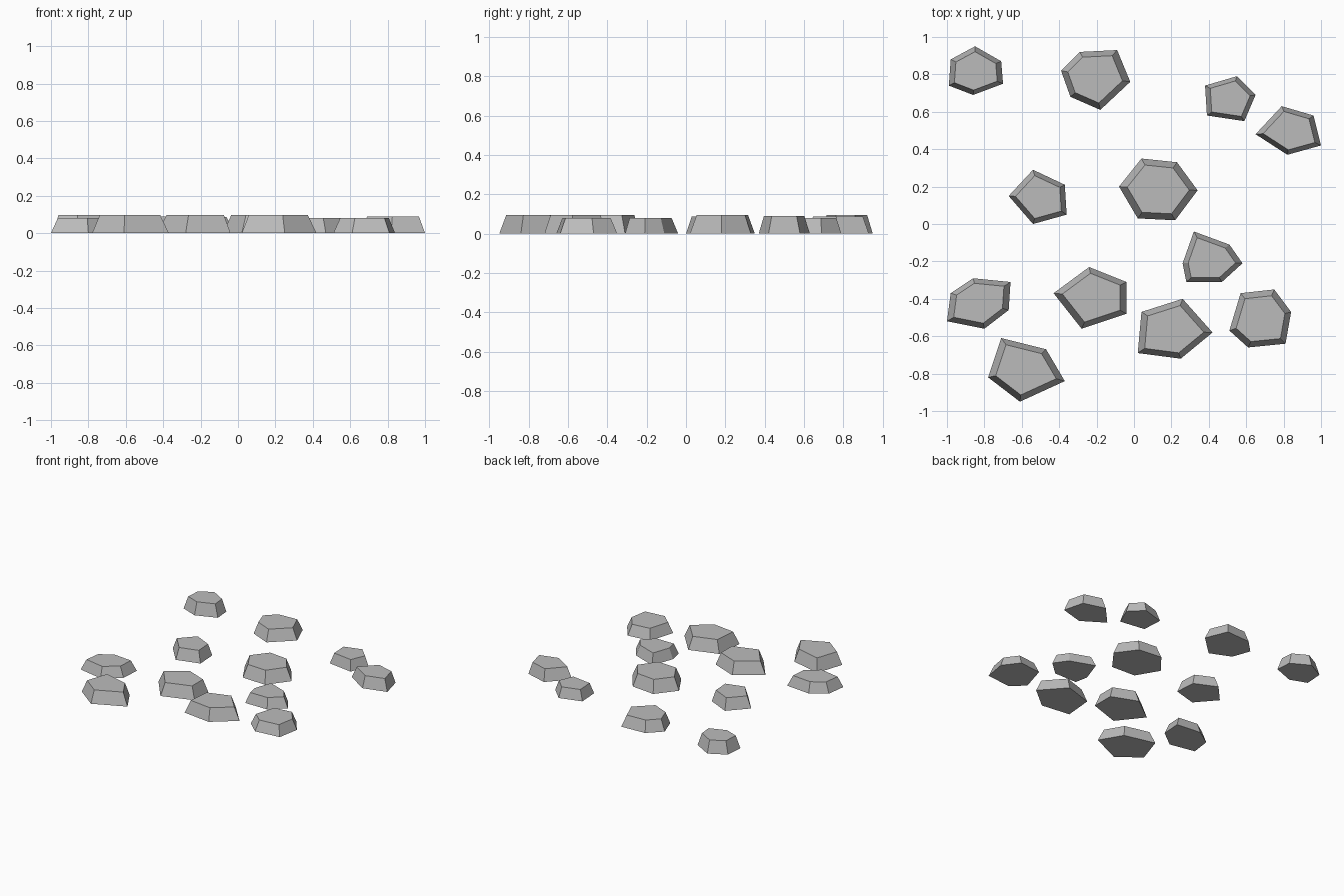
import bpy
import bmesh
from mathutils import Vector

TAPER = .79  # size of each top face relative to its base

default_cube = bpy.data.objects.get("Cube")
if default_cube:
    bpy.data.objects.remove(default_cube, do_unlink=True)

# One flat stone colour
stone_grey = bpy.data.materials.new("stone grey")
stone_grey.use_nodes = True
colour = (.5, .5, .5, 1)
stone_grey.diffuse_color = colour
stone_grey.node_tree.nodes["Principled BSDF"].inputs["Base Color"].default_value = colour


def stepping_stone(name, height, *outline):
    """Extrude a ground outline upwards and taper its top face."""
    bm = bmesh.new()
    base = bm.faces.new([bm.verts.new((x, y, 0)) for x, y in outline])
    centre = base.calc_center_median()
    result = bmesh.ops.extrude_face_region(bm, geom=[base], use_keep_orig=True)
    top = [v for v in result["geom"] if isinstance(v, bmesh.types.BMVert)]
    for vert in top:
        vert.co = centre + (vert.co - centre) * TAPER + Vector((0, 0, height))
    bmesh.ops.recalc_face_normals(bm, faces=bm.faces[:])
    mesh = bpy.data.meshes.new(name)
    bm.to_mesh(mesh)
    bm.free()
    mesh.materials.append(stone_grey)
    stone = bpy.data.objects.new(name, mesh)
    bpy.context.collection.objects.link(stone)
    return stone


# Stones along the back
stepping_stone("stone_back_right_corner", .096,
               (-.85, .95), (-.98, .88), (-.99, .74), (-.86, .69), (-.7, .75), (-.71, .87))
stepping_stone("stone_back_middle", .087,
               (-.29, .92), (-.39, .82), (-.34, .68), (-.18, .61), (-.02, .76), (-.09, .93))
stepping_stone("stone_back_left_small", .08,
               (.55, .79), (.38, .74), (.39, .58), (.59, .55), (.65, .69))
stepping_stone("stone_back_left_edge", .09,
               (.79, .63), (.65, .48), (.82, .37), (1, .42), (.96, .58))

# Stones across the middle
stepping_stone("stone_middle_right", .088,
               (-.54, .29), (-.67, .15), (-.54, 0), (-.36, .05), (-.37, .21))
stepping_stone("stone_middle_large", .096,
               (.04, .35), (-.08, .2), (.02, .03), (.22, .02), (.34, .18), (.23, .33))
stepping_stone("stone_middle_left", .08,
               (.32, -.04), (.26, -.21), (.28, -.31), (.47, -.31), (.58, -.21), (.51, -.11))

# Stones along the front
stepping_stone("stone_front_right_edge", .08,
               (-.86, -.29), (-.98, -.37), (-1, -.52), (-.8, -.56), (-.67, -.46), (-.66, -.31))
stepping_stone("stone_front_middle", .096,
               (-.24, -.23), (-.43, -.37), (-.28, -.56), (-.04, -.48), (-.04, -.31))
stepping_stone("stone_front_centre_left", .096,
               (.26, -.4), (.04, -.47), (.02, -.69), (.25, -.72), (.42, -.58))
stepping_stone("stone_front_left", .08,
               (.75, -.35), (.57, -.37), (.51, -.57), (.61, -.66), (.81, -.64), (.84, -.47))
stepping_stone("stone_front_right", .096,
               (-.71, -.61), (-.78, -.82), (-.61, -.95), (-.37, -.84), (-.47, -.67))
